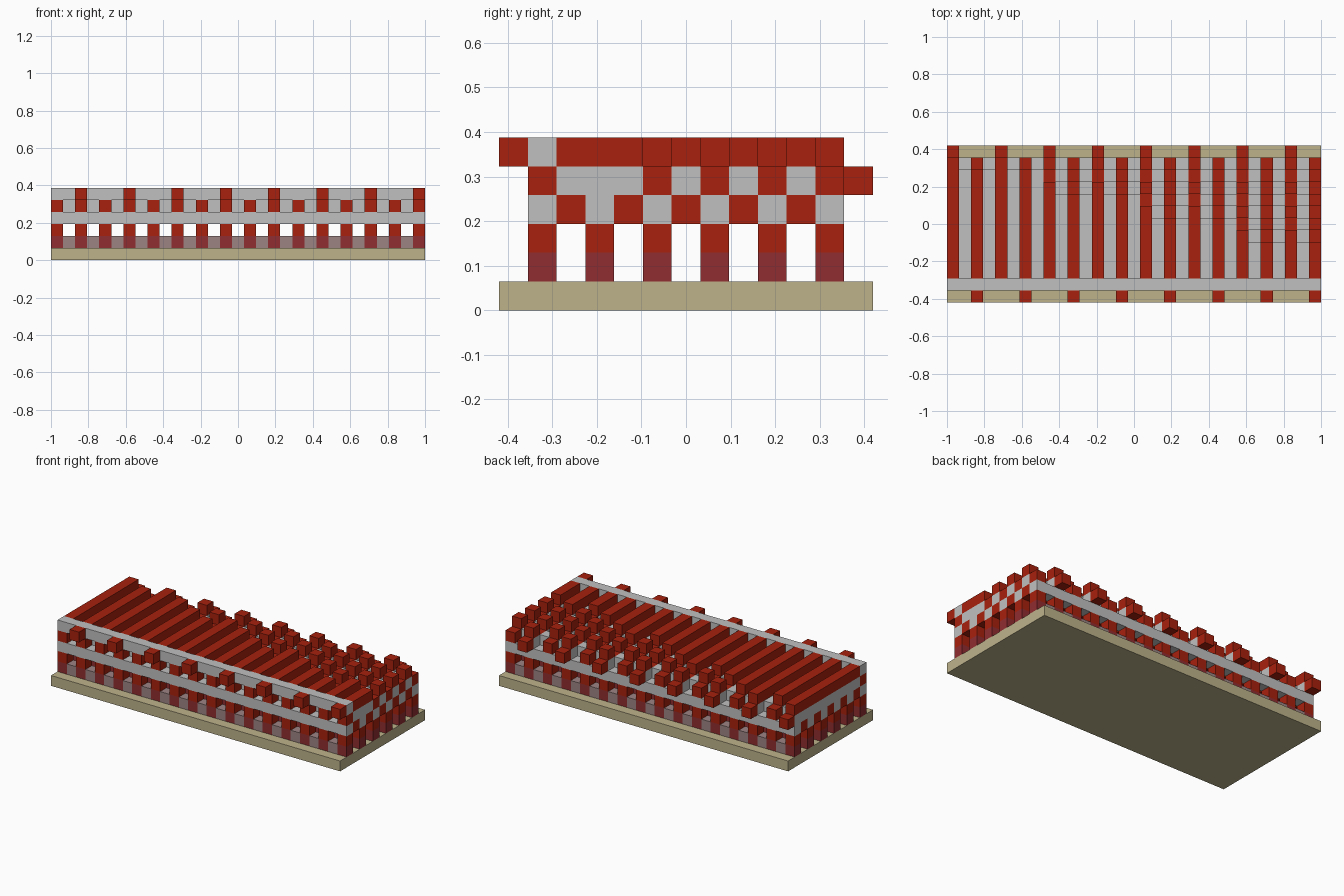
import bpy
import bmesh
from mathutils import Matrix, Vector

if "Cube" in bpy.data.objects:
    bpy.data.objects.remove(bpy.data.objects["Cube"], do_unlink=True)

COLS, ROWS = 31, 13
U = 2 / COLS  # width of one thread


def material(name, rgb):
    m = bpy.data.materials.new(name)
    m.use_nodes = True
    color = (*rgb, 1)
    m.diffuse_color = color
    m.node_tree.nodes["Principled BSDF"].inputs["Base Color"].default_value = color
    return m


TAN = material("tan", (0.51, 0.45, 0.26))
RED = material("red", (0.39, 0.015, 0.004))
GREY = material("grey", (0.52, 0.53, 0.52))
DARK_RED = material("dark red", (0.28, 0.026, 0.03))
MAUVE = material("mauve grey", (0.34, 0.23, 0.23))


def build(name, mat, boxes):
    """Each box is a (first, last) thread index along x, y and z."""
    bm = bmesh.new()
    for spans in boxes:
        size = Vector([(b - a + 1) * U for a, b in spans])
        mid = Vector([(a + b + 1) / 2 * U for a, b in spans])
        mid -= Vector((COLS * U / 2, ROWS * U / 2, 0))
        bmesh.ops.create_cube(bm, size=1, matrix=Matrix.Translation(mid) @ Matrix.Diagonal((*size, 1)))
    mesh = bpy.data.meshes.new(name)
    bm.to_mesh(mesh)
    bm.free()
    mesh.materials.append(mat)
    obj = bpy.data.objects.new(name, mesh)
    bpy.context.collection.objects.link(obj)


def cell(i):
    return (i, i)


def runs(rows):
    """Join neighbouring rows into (first, last) spans."""
    spans = []
    for r in sorted(rows):
        if spans and spans[-1][1] == r - 1:
            spans[-1] = (spans[-1][0], r)
        else:
            spans.append((r, r))
    return spans


def float_end(col):
    """Last row that the long upper thread of this column covers."""
    k = col // 2
    return 11 - 2 * (k // 4) - k % 2


even_cols = range(0, COLS, 2)
odd_cols = range(1, COLS, 2)
odd_rows = range(1, ROWS, 2)
even_rows = range(2, ROWS - 1, 2)
full = (0, COLS - 1)

# Base slab
build("base_slab", TAN, [(full, (0, ROWS - 1), cell(0))])

# Lower layer: posts with cross threads between them
posts = [(cell(c), cell(r)) for c in even_cols for r in odd_rows]
build("post_feet", DARK_RED, [(*p, cell(1)) for p in posts])
build("post_tops", RED, [(*p, cell(2)) for p in posts])
build("lower_cross_threads", MAUVE,
      [(cell(c), cell(r), cell(1)) for c in odd_cols for r in odd_rows])

# Middle layer: long cross threads with red links in between
build("middle_cross_threads", GREY, [(full, cell(r), cell(3)) for r in odd_rows])
build("middle_links", RED,
      [(cell(c), cell(r), cell(3)) for c in even_cols for r in even_rows])

# Upper layer: lengthwise threads that float, then dip under and over
high, low, cross = [], [], []
for c in even_cols:
    end = float_end(c)
    last = 12 if c % 4 == 0 else 11
    over = list(range(2, end + 1)) + list(range(end + 2, last, 2))
    under = [1] + list(range(end + 1, last + 1, 2))
    cross += [(cell(c), span, cell(4)) for span in runs(over)]
    if c % 4:
        over.append(0)
    high += [(cell(c), span, cell(5)) for span in runs(over)]
    low += [(cell(c), span, cell(4)) for span in runs(under)]
for c in odd_cols:
    shared = min(float_end(c - 1), float_end(c + 1))
    rows = set(even_rows) | set(range(2, shared + 1))
    cross += [(cell(c), span, cell(4)) for span in runs(rows)]
build("upper_lengthwise_threads", RED, high)
build("dipping_lengthwise_threads", RED, low)
build("upper_cross_threads", GREY, cross)

# Front edge thread
build("front_edge_thread", GREY, [(full, cell(1), cell(5))])
